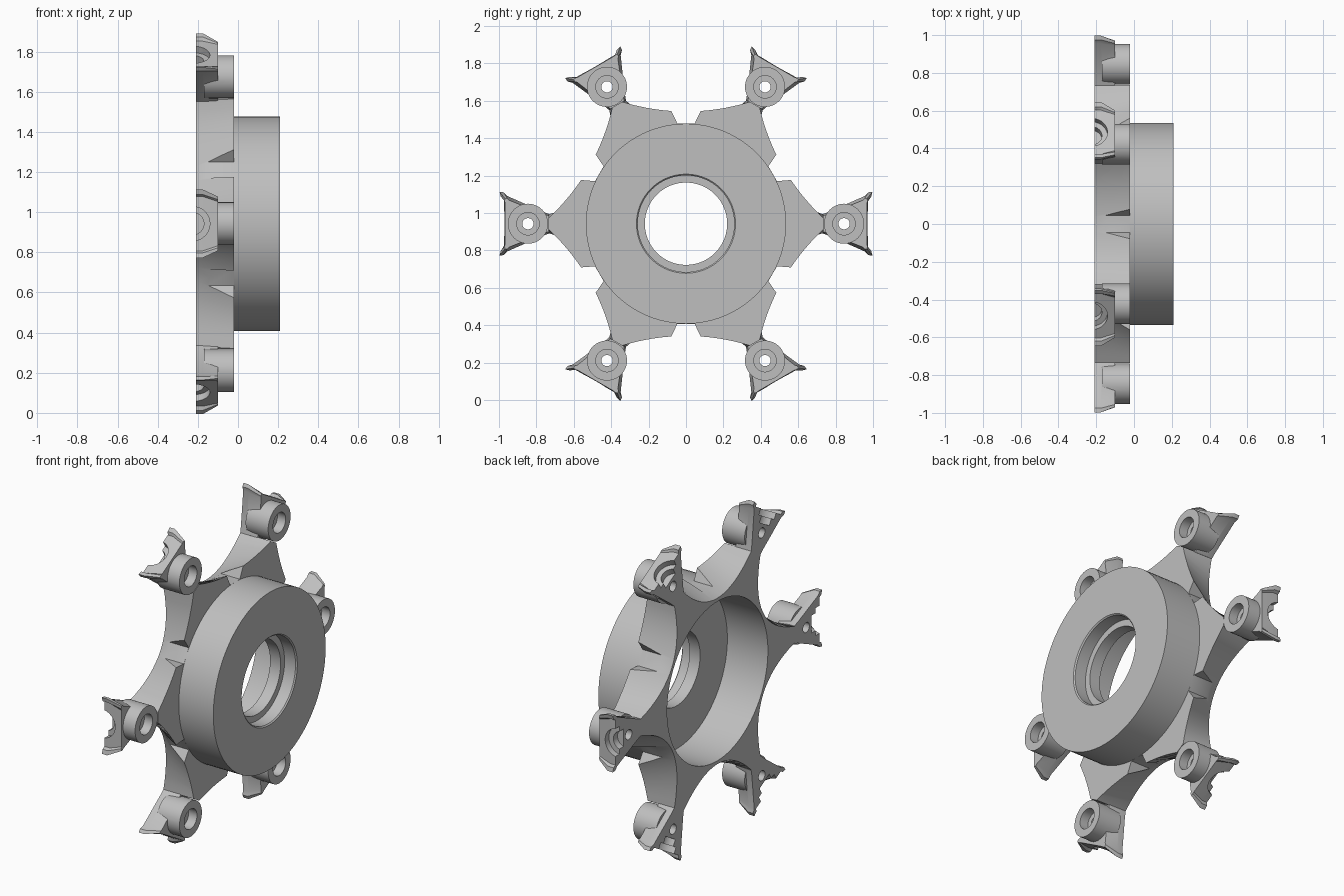
import bpy, bmesh, math
from mathutils import Vector

cube = bpy.data.objects.get("Cube")
if cube:
    bpy.data.objects.remove(cube, do_unlink=True)

CENTRE_Z = 0.9425
BACK, FRONT = -0.21, -0.02
SIXTH = math.pi / 3

grey = bpy.data.materials.new("machined_grey")
grey.use_nodes = True
grey.diffuse_color = (0.52, 0.52, 0.52, 1)
grey.node_tree.nodes["Principled BSDF"].inputs["Base Color"].default_value = (0.52, 0.52, 0.52, 1)


def loft(name, rings, capped=True, closed=False):
    """Skin a list of equal point rings, given as (x, y, z)."""
    bm = bmesh.new()
    rows = [[bm.verts.new(p) for p in ring] for ring in rings]
    n = len(rows[0])
    pairs = list(zip(rows, rows[1:]))
    if closed:
        pairs.append((rows[-1], rows[0]))
    for a, b in pairs:
        for i in range(n):
            j = (i + 1) % n
            bm.faces.new((a[i], a[j], b[j], b[i]))
    if capped:
        bm.faces.new(rows[0][::-1])
        bm.faces.new(rows[-1])
    bmesh.ops.recalc_face_normals(bm, faces=bm.faces)
    mesh = bpy.data.meshes.new(name)
    bm.to_mesh(mesh)
    bm.free()
    mesh.materials.append(grey)
    obj = bpy.data.objects.new(name, mesh)
    bpy.context.collection.objects.link(obj)
    return obj


def circle(x, r, y=0, count=96):
    return [(x, y + r * math.cos(math.tau * i / count), r * math.sin(math.tau * i / count))
            for i in range(count)]


def peg(x0, x1, r, y=0, count=48):
    return loft("peg", [circle(x0, r, y, count), circle(x1, r, y, count)])


def radial_peg(y0, y1, r, x):
    return loft("seat_cutter", [[(x + p, y, q) for _, p, q in circle(0, r, 0, 40)]
                                for y in (y0, y1)])


def activate(obj):
    bpy.ops.object.select_all(action='DESELECT')
    obj.select_set(True)
    bpy.context.view_layer.objects.active = obj


def combine(obj, tool, operation='DIFFERENCE'):
    activate(obj)
    mod = obj.modifiers.new("cut", 'BOOLEAN')
    mod.operation, mod.object, mod.solver = operation, tool, 'EXACT'
    bpy.ops.object.modifier_apply(modifier=mod.name)
    bpy.data.objects.remove(tool, do_unlink=True)


def finish(obj):
    activate(obj)
    bpy.ops.object.shade_smooth_by_angle(angle=math.radians(28))
    obj.location.z = CENTRE_Z


def turned(u, v, x, angle):
    """Point at tangent u and radius v, turned about the x axis."""
    c, s = math.cos(angle), math.sin(angle)
    return Vector((x, v * c - u * s, v * s + u * c))


# Hub: lathed ring with deep back recess, inner lip and front counterbore
hub_profile = [(FRONT, 0.48), (FRONT, 0.535), (0.21, 0.535), (0.21, 0.265),
               (0.203, 0.258), (0.13, 0.258), (0.13, 0.22), (0.06, 0.22), (0.06, 0.48)]
hub = loft("hub", [circle(x, r) for x, r in hub_profile], capped=False, closed=True)
finish(hub)


# Star plate: concave sides leaning outward from back to front
def star(x, middle, half_neck):
    ring = []
    edge_u = 0.735 * math.sin(SIXTH / 2) - half_neck * math.cos(SIXTH / 2)
    edge_v = 0.735 * math.cos(SIXTH / 2) + half_neck * math.sin(SIXTH / 2)
    steps = 16
    for k in range(6):
        for i in range(steps + 1):
            t = 2 * i / steps - 1
            v = middle + (edge_v - middle) * t * t
            ring.append(turned(edge_u * t, v, x, SIXTH * (k + 0.5)))
    return ring


plate = loft("star_plate", [star(BACK, 0.50, 0.05), star(FRONT, 0.60, 0.03)])
combine(plate, peg(-0.3, 0.1, 0.48, count=96))
notch = [(-0.046, 0.535), (0.046, 0.535), (0.115, 0.68), (-0.115, 0.68)]
for k in range(6):
    rings = [[turned(u, v, x, SIXTH * (k + 0.5)) for u, v in notch] for x in (-0.3, 0.1)]
    combine(plate, loft("notch_cutter", rings))
finish(plate)


# Arm head: flared wedge with two pronged tips
def head_ring(x, half):
    return [(x, y, w) for y, w in half] + [(x, y, -w) for y, w in reversed(half)]


full = [(0.732, 0.052), (0.77, 0.066), (0.955, 0.148), (0.975, 0.168),
        (0.997, 0.17), (0.99, 0.145), (0.972, 0.135)]
low = [(0.732, 0.042), (0.77, 0.055), (0.945, 0.125), (0.955, 0.135),
       (0.968, 0.135), (0.97, 0.12), (0.968, 0.11)]
arm = loft("arm_1", [head_ring(BACK, full), head_ring(-0.175, full), head_ring(-0.1, low)])

# Bolt boss with stepped hole, and stepped round seat in the outer end
combine(arm, peg(-0.17, FRONT, 0.107, 0.845), 'UNION')
combine(arm, peg(-0.3, 0.1, 0.03, 0.845))
combine(arm, peg(-0.075, 0.1, 0.06, 0.845))
combine(arm, radial_peg(0.935, 1.1, 0.085, -0.225))
combine(arm, radial_peg(0.895, 1.1, 0.055, -0.225))
finish(arm)

for k in range(1, 6):
    copy = arm.copy()
    copy.name = "arm_%d" % (k + 1)
    copy.rotation_euler.x = SIXTH * k
    bpy.context.collection.objects.link(copy)
